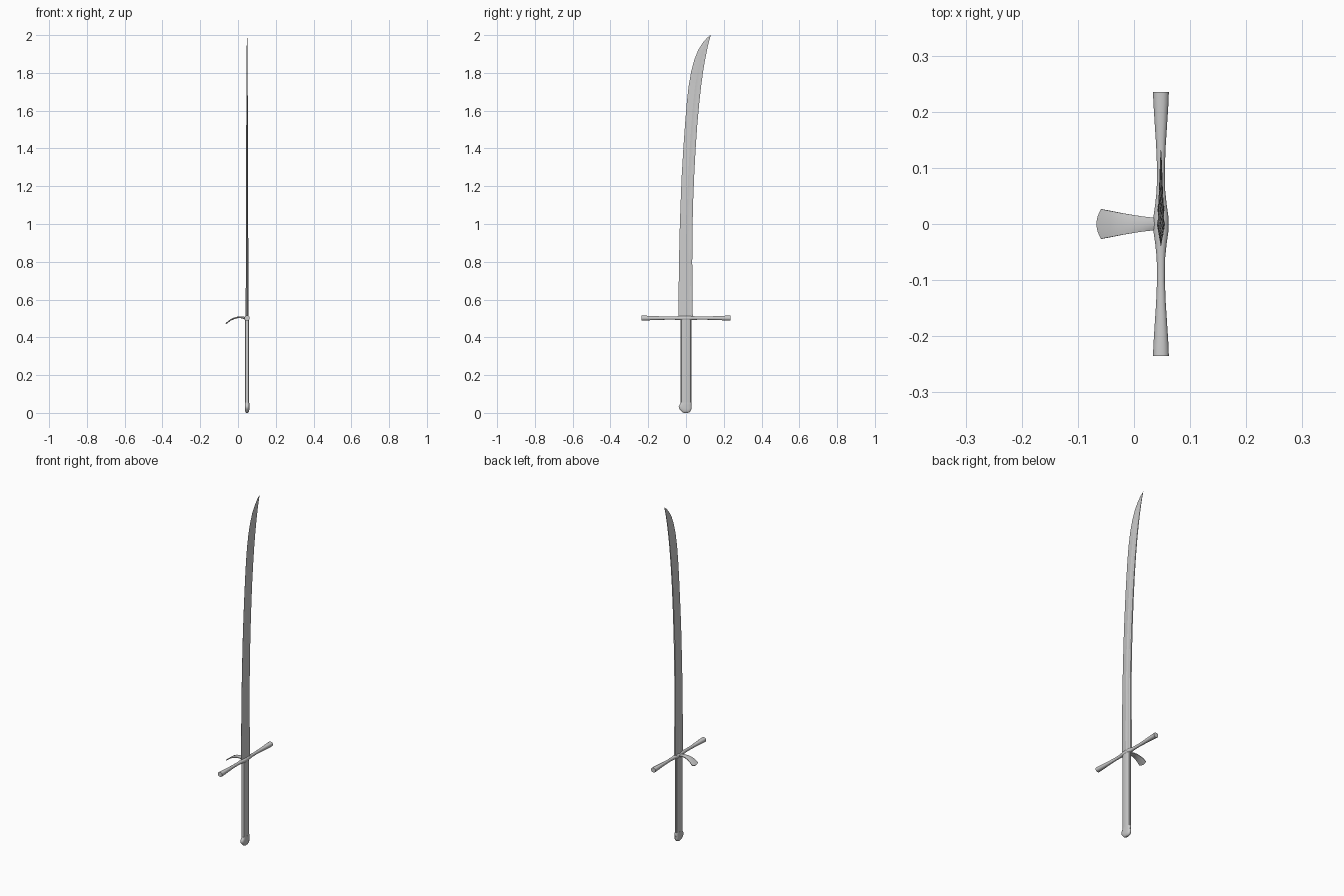
import bpy, bmesh, math

CX = 0.048  # sword centre plane; the side nail reaches toward -x


def loft(name, rings, angle=35):
    """Skin a list of equal-sized vertex rings and cap both ends."""
    bm = bmesh.new()
    vs = [[bm.verts.new(p) for p in r] for r in rings]
    n = len(rings[0])
    for a, b in zip(vs, vs[1:]):
        for i in range(n):
            j = (i + 1) % n
            bm.faces.new((a[i], a[j], b[j], b[i]))
    bm.faces.new(vs[0])
    bm.faces.new(vs[-1])
    bmesh.ops.recalc_face_normals(bm, faces=bm.faces)
    me = bpy.data.meshes.new(name)
    bm.to_mesh(me)
    bm.free()
    ob = bpy.data.objects.new(name, me)
    bpy.context.collection.objects.link(ob)
    bpy.ops.object.select_all(action='DESELECT')
    bpy.context.view_layer.objects.active = ob
    ob.select_set(True)
    bpy.ops.object.shade_smooth_by_angle(angle=math.radians(angle))
    return ob


def oval(n, ra, rb, power=1.0):
    """Ellipse points; power below 1 makes it boxier."""
    pts = []
    for i in range(n):
        t = 2 * math.pi * (i + 0.5) / n
        c, s = math.cos(t), math.sin(t)
        pts.append((ra * math.copysign(abs(c) ** power, c),
                    rb * math.copysign(abs(s) ** power, s)))
    return pts


# blade: z, cutting edge y, spine y, half thickness
stations = [(0.50, -0.039, 0.036, 0.0075), (0.65, -0.039, 0.034, 0.007),
            (0.80, -0.037, 0.033, 0.0066), (0.95, -0.034, 0.034, 0.0062),
            (1.10, -0.029, 0.037, 0.0058), (1.25, -0.023, 0.043, 0.0053),
            (1.40, -0.014, 0.051, 0.0048), (1.53, -0.005, 0.060, 0.0043),
            (1.64, 0.004, 0.070, 0.0038), (1.73, 0.014, 0.080, 0.0034),
            (1.81, 0.028, 0.091, 0.003), (1.87, 0.044, 0.101, 0.0025),
            (1.92, 0.064, 0.111, 0.002), (1.96, 0.089, 0.120, 0.0015),
            (1.985, 0.111, 0.127, 0.001), (2.0, 0.130, 0.132, 0.0004)]
rings = []
for z, e, s, h in stations:
    side = [(0.0, 0.05), (0.52, 1.0), (0.62, 0.75), (0.78, 0.7), (0.88, 0.9), (1.0, 0.65)]
    half = [(h * k, e + (s - e) * t) for t, k in side]
    rings.append([(CX + x, y, z) for x, y in half] +
                 [(CX - x, y, z) for x, y in reversed(half)])
loft("blade", rings, 12)

# grip: flat tang between two bevelled scales
loft("tang", [[(CX + x, y, z) for x, y in
               ((-.004, -.028), (.004, -.028), (.004, .028), (-.004, .028))]
              for z in (0.045, 0.505)])
for sgn, label in ((1, "right"), (-1, "left")):
    prof = [(.003, -.0265), (.007, -.025), (.0108, -.016),
            (.0108, .016), (.007, .025), (.003, .0265)]
    loft("grip_scale_" + label,
         [[(CX + sgn * x, y, z) for x, y in prof] for z in (0.05, 0.5)], 25)

# pommel cap, hooked toward the edge side: z, y min, y max, half thickness
cap = [(0.0, -.012, .010, .005), (0.003, -.019, .018, .008), (0.009, -.024, .024, .0105),
       (0.016, -.031, .028, .0118), (0.025, -.038, .029, .012), (0.035, -.039, .029, .012),
       (0.044, -.034, .029, .012), (0.051, -.029, .029, .0118), (0.056, -.028, .028, .0115)]
loft("pommel_cap", [[(CX + x, (a + b) / 2 + y, z) for x, y in oval(16, h, (b - a) / 2, 0.7)]
                    for z, a, b, h in cap], 40)

# crossguard with flared ends: |y|, half width x, half height z
arm = [(0.235, .0145, .0135), (0.215, .0138, .013), (0.18, .0115, .0115),
       (0.14, .0088, .0098), (0.10, .0072, .0088), (0.06, .0078, .009),
       (0.035, .0105, .0105), (0.015, .0135, .012)]
bar = [(-y, a, b) for y, a, b in arm] + [(y, a, b) for y, a, b in reversed(arm)]
loft("crossguard", [[(CX + x, y, 0.502 + z) for x, z in oval(12, a, b, 0.85)]
                    for y, a, b in bar], 40)

# side nail: arched plate, x, z, half width y, half thickness
path = [(0.046, 0.497, .011, .008), (0.032, 0.503, .0115, .006), (0.015, 0.506, .0135, .0045),
        (-0.004, 0.505, .0165, .004), (-0.022, 0.500, .0195, .0038),
        (-0.040, 0.491, .023, .0035), (-0.058, 0.477, .0265, .003)]
rings = []
for i, (x, z, w, t) in enumerate(path):
    a, b = path[max(i - 1, 0)], path[min(i + 1, len(path) - 1)]
    d = math.hypot(b[0] - a[0], b[1] - a[1])
    nx, nz = (b[1] - a[1]) / d, -(b[0] - a[0]) / d
    ring = []
    for k, v in [(k / 4, 1) for k in range(-4, 5)] + [(k / 4, -1) for k in range(4, -5, -1)]:
        thick = v * t * (1 - 0.45 * k * k)
        bulge = 0.007 * (1 - k * k) * (i == len(path) - 1)   # rounded tip
        ring.append((x + nx * thick - bulge, k * w, z + nz * thick - bulge * 0.7))
    rings.append(ring)
loft("side_nail", rings, 35)
